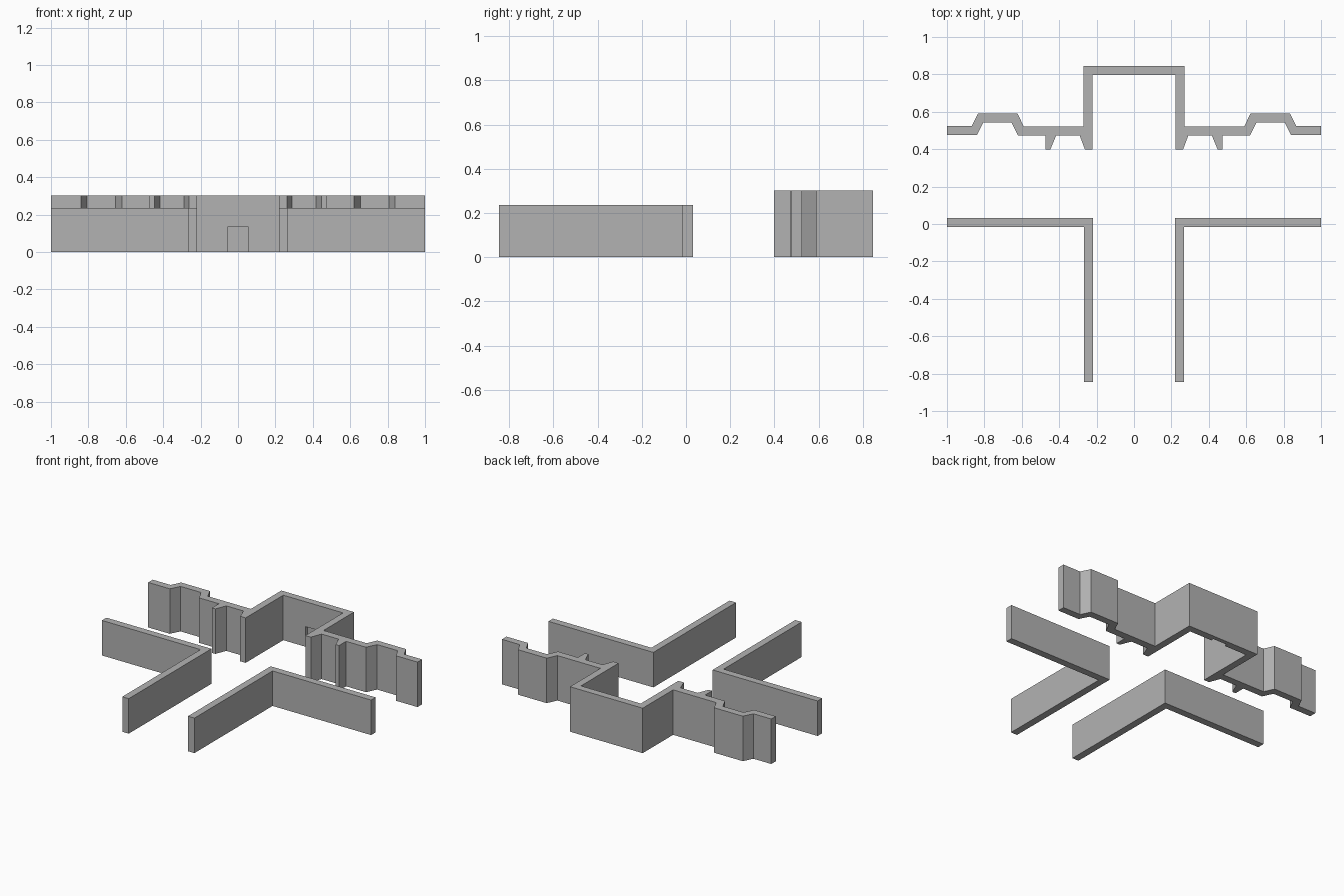
import bpy, bmesh

if "Cube" in bpy.data.objects:
    bpy.data.objects.remove(bpy.data.objects["Cube"])

grey = bpy.data.materials.new("plain grey")
grey.diffuse_color = (0.45, 0.45, 0.45, 1)
grey.use_nodes = True
grey.node_tree.nodes["Principled BSDF"].inputs["Base Color"].default_value = grey.diffuse_color


def extrude_profile(name, points, height):
    """Raise a closed floor-plan outline from z = 0 to the given height."""
    bm = bmesh.new()
    face = bm.faces.new([bm.verts.new((x, y, 0)) for x, y in points])
    up = bmesh.ops.extrude_face_region(bm, geom=[face])
    verts = [v for v in up["geom"] if isinstance(v, bmesh.types.BMVert)]
    bmesh.ops.translate(bm, verts=verts, vec=(0, 0, height))
    bmesh.ops.recalc_face_normals(bm, faces=bm.faces)
    mesh = bpy.data.meshes.new(name)
    bm.to_mesh(mesh)
    bm.free()
    mesh.materials.append(grey)
    obj = bpy.data.objects.new(name, mesh)
    bpy.context.collection.objects.link(obj)
    return obj


# Right half of the tall back wall: alcove, ribs and bay, listed outside then inside
outer = [(0, 0.845), (0.27, 0.845), (0.27, 0.522), (0.59, 0.522), (0.622, 0.59),
         (0.835, 0.59), (0.868, 0.524), (1, 0.524)]
inner = [(1, 0.476), (0.84, 0.476), (0.806, 0.542), (0.654, 0.542), (0.62, 0.472),
         (0.472, 0.472), (0.472, 0.398), (0.447, 0.398), (0.417, 0.472),
         (0.29, 0.472), (0.262, 0.398), (0.222, 0.398), (0.222, 0.797)]
# Shallow doorway recess in the middle of the alcove
doorway = [(-0.055, 0.70), (0.055, 0.70), (0.055, 0.817), (-0.055, 0.817)]

half = outer + inner
mirrored = [(-x, y) for x, y in reversed(half) if x > 0]
wall = extrude_profile("back_wall", half + mirrored, 0.302)

cutter = extrude_profile("doorway_cutter", doorway, 0.185)
cutter.location.z = -0.05
cutter.hide_render = True
cutter.hide_viewport = True
cut = wall.modifiers.new("doorway", "BOOLEAN")
cut.operation = "DIFFERENCE"
cut.solver = "EXACT"
cut.object = cutter

# Lower L-shaped front walls
corner = [(0.22, -0.845), (0.268, -0.845), (0.268, -0.016), (1, -0.016),
          (1, 0.032), (0.22, 0.032)]
for side, s in (("right", 1), ("left", -1)):
    extrude_profile(f"front_wall_{side}", [(s * x, y) for x, y in corner], 0.235)
